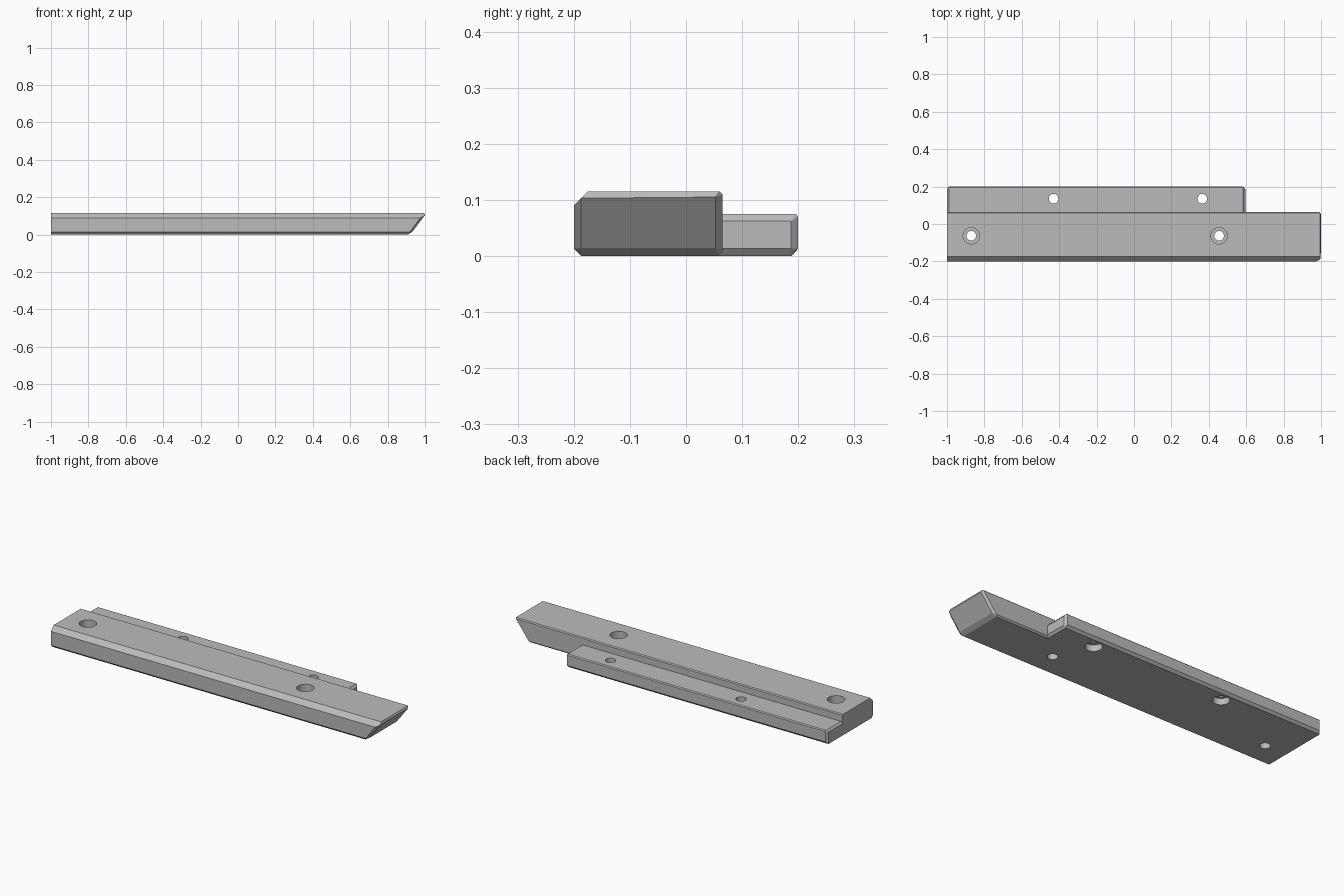
import bpy
import bmesh
import math

default = bpy.data.objects.get("Cube")
if default:
    bpy.data.objects.remove(default, do_unlink=True)

GREY = (0.5, 0.5, 0.5, 1.0)
metal = bpy.data.materials.new("plain_grey")
metal.use_nodes = True
metal.diffuse_color = GREY
metal.node_tree.nodes["Principled BSDF"].inputs["Base Color"].default_value = GREY


def add_object(name, bm):
    mesh = bpy.data.meshes.new(name)
    bm.to_mesh(mesh)
    bm.free()
    mesh.materials.append(metal)
    obj = bpy.data.objects.new(name, mesh)
    bpy.context.collection.objects.link(obj)
    return obj


def convex_part(name, points):
    """Solid convex block through the given corner points."""
    bm = bmesh.new()
    for p in points:
        bm.verts.new(p)
    res = bmesh.ops.convex_hull(bm, input=bm.verts[:])
    extra = {v for v in res["geom_interior"] + res["geom_unused"]
             if isinstance(v, bmesh.types.BMVert) and v.is_valid}
    if extra:
        bmesh.ops.delete(bm, geom=list(extra), context="VERTS")
    bmesh.ops.dissolve_limit(bm, angle_limit=math.radians(0.5),
                             verts=bm.verts[:], edges=bm.edges[:])
    bmesh.ops.recalc_face_normals(bm, faces=bm.faces[:])
    return add_object(name, bm)


def cylinders(name, items):
    """Cutter made of upright cylinders: x, y, radius, bottom, top."""
    bm = bmesh.new()
    for x, y, r, z0, z1 in items:
        geo = bmesh.ops.create_cone(bm, cap_ends=True, segments=32,
                                    radius1=r, radius2=r, depth=z1 - z0)
        bmesh.ops.translate(bm, verts=geo["verts"], vec=(x, y, (z0 + z1) / 2))
    obj = add_object(name, bm)
    obj.hide_render = True
    return obj


def combine(target, other, operation):
    mod = target.modifiers.new(other.name, "BOOLEAN")
    mod.operation = operation
    mod.solver = "EXACT"
    mod.object = other
    bpy.context.view_layer.objects.active = target
    bpy.ops.object.modifier_apply(modifier=mod.name)
    bpy.data.objects.remove(other, do_unlink=True)


# Main bar: chamfered profile (y, z), square left end, undercut right end
BACK = 0.065
profile = [(-0.187, 0), (-0.2, 0.013), (-0.2, 0.09), (-0.175, 0.115),
           (BACK - 0.005, 0.115), (BACK, 0.11), (BACK, 0.008), (BACK - 0.008, 0)]
end_face = [(-0.187, 0.014), (-0.187, 0.103), (0.053, 0.105), (0.053, 0.014)]
bar_points = [(-1, y, z) for y, z in profile]
bar_points += [(0.907 + 0.76 * z, y, z) for y, z in profile]
bar_points += [(0.92 + 0.76 * z, y, z) for y, z in end_face]
bar = convex_part("mounting_bar", bar_points)

# Lower ledge along the back, chamfered at both ends
ledge_profile = [(0, 0), (0.187, 0), (0.2, 0.013), (0.2, 0.07), (0.195, 0.075), (0, 0.075)]
ledge_points = [(x, y, z) for x in (-0.99, 0.584) for y, z in ledge_profile]
ledge_points += [(0.595, y, z) for y in (0, 0.187) for z in (0.013, 0.062)]
ledge_points += [(-1, y, z) for y in (0, 0.188) for z in (0, 0.065)]
ledge = convex_part("back_ledge", ledge_points)
combine(bar, ledge, "UNION")

# Through holes, with wide counterbores above the bar and below the ledge
bar_holes = [(-0.87, -0.063), (0.455, -0.063)]
ledge_holes = [(-0.43, 0.135), (0.365, 0.135)]
shafts = cylinders("hole_cutter", [(x, y, 0.026, -0.1, 0.2) for x, y in bar_holes + ledge_holes])
bores = cylinders("counterbore_cutter",
                  [(x, y, 0.044, 0.06, 0.2) for x, y in bar_holes]
                  + [(x, y, 0.042, -0.1, 0.035) for x, y in ledge_holes])
combine(bar, shafts, "DIFFERENCE")
combine(bar, bores, "DIFFERENCE")

# Smooth hole walls, crisp chamfers
bpy.ops.object.select_all(action="DESELECT")
bar.select_set(True)
bpy.context.view_layer.objects.active = bar
bpy.ops.object.shade_smooth_by_angle(angle=math.radians(15))
